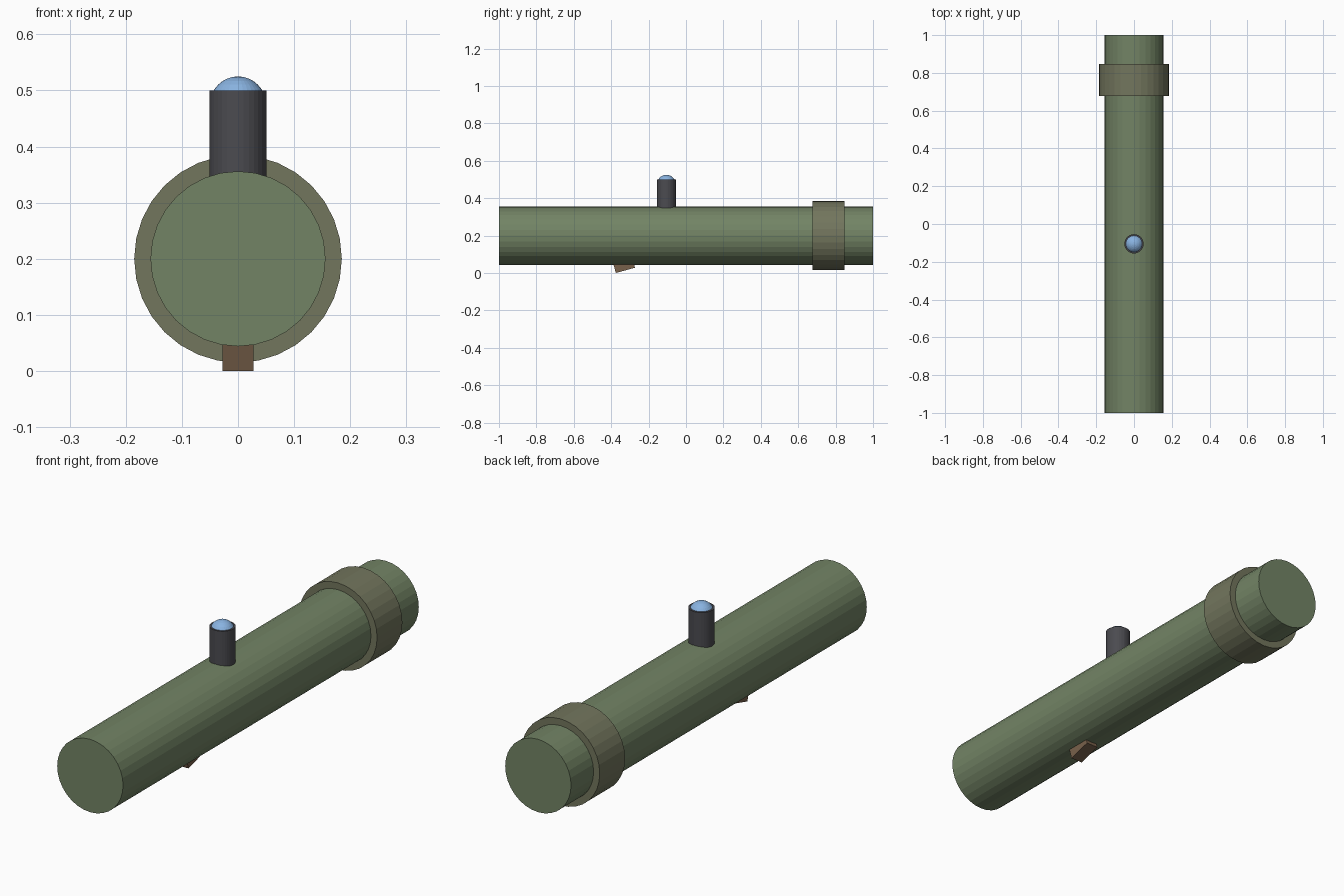
import bpy
from math import radians, sin, cos, pi

if "Cube" in bpy.data.objects:
    bpy.data.objects.remove(bpy.data.objects["Cube"])


def colour(obj, name, rgb):
    mat = bpy.data.materials.get(name) or bpy.data.materials.new(name)
    mat.diffuse_color = (*rgb, 1)
    mat.use_nodes = True
    mat.node_tree.nodes["Principled BSDF"].inputs["Base Color"].default_value = mat.diffuse_color
    obj.data.materials.append(mat)


def cylinder(name, radius, depth, loc, rot=(0, 0, 0), sides=32):
    bpy.ops.mesh.primitive_cylinder_add(vertices=sides, radius=radius, depth=depth,
                                        location=loc, rotation=rot)
    bpy.context.object.name = name
    return bpy.context.object


ALONG_Y = (pi / 2, 0, 0)

# Main tube
tube = cylinder("tube", 0.156, 2.0, (0, 0, 0.2), ALONG_Y)
colour(tube, "green", (0.17, 0.23, 0.13))

# Raised band near the back end
band = cylinder("band", 0.185, 0.171, (0, 0.762, 0.2), ALONG_Y)
colour(band, "olive", (0.17, 0.18, 0.11))

# Upright sight post with a domed lens
SIGHT_Y = -0.105
post = cylinder("sight_post", 0.051, 0.2, (0, SIGHT_Y, 0.4))
colour(post, "charcoal", (0.07, 0.07, 0.08))

bpy.ops.mesh.primitive_uv_sphere_add(segments=32, ring_count=16, radius=0.05,
                                     location=(0, SIGHT_Y, 0.475))
lens = bpy.context.object
lens.name = "sight_lens"
colour(lens, "lens_blue", (0.25, 0.45, 0.75))

# Tilted grip, mostly sunk into the tube; placed from its lower edge midpoint
tilt, height = radians(15.5), 0.16
gy = -0.324 - sin(tilt) * height / 2
gz = 0.0142 + cos(tilt) * height / 2
bpy.ops.mesh.primitive_cube_add(size=1, location=(0, gy, gz), rotation=(tilt, 0, 0))
grip = bpy.context.object
grip.name = "grip"
grip.scale = (0.056, 0.106, height)
colour(grip, "brown", (0.19, 0.12, 0.07))
